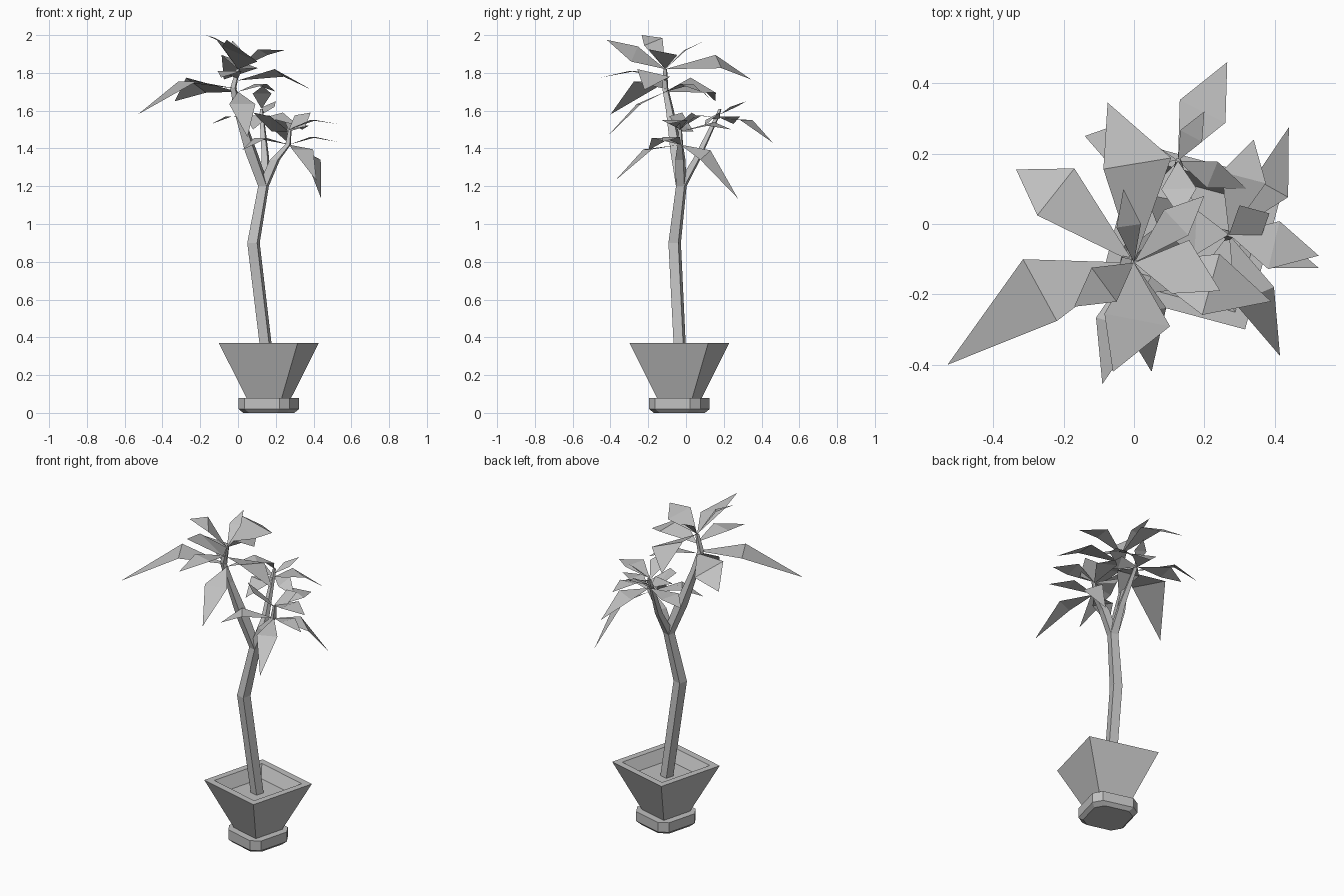
import bpy, bmesh
from math import cos, sin, pi, radians
from mathutils import Vector

cube = bpy.data.objects.get("Cube")
if cube:
    bpy.data.objects.remove(cube, do_unlink=True)

grey = bpy.data.materials.new("plain_grey")
grey.use_nodes = True
tone = (0.53, 0.53, 0.53, 1)
grey.diffuse_color = tone
grey.node_tree.nodes["Principled BSDF"].inputs["Base Color"].default_value = tone


def finish(name, bm):
    """Turn a bmesh into a flat shaded grey object."""
    mesh = bpy.data.meshes.new(name)
    bm.to_mesh(mesh)
    bm.free()
    mesh.materials.append(grey)
    obj = bpy.data.objects.new(name, mesh)
    bpy.context.scene.collection.objects.link(obj)


def loft(name, rings):
    """Join successive rings of points with quads and cap both ends."""
    bm = bmesh.new()
    loops = [[bm.verts.new(point) for point in ring] for ring in rings]
    for low, high in zip(loops, loops[1:]):
        count = len(low)
        for i in range(count):
            j = (i + 1) % count
            bm.faces.new((low[i], low[j], high[j], high[i]))
    bm.faces.new(loops[0][::-1])
    bm.faces.new(loops[-1])
    bmesh.ops.recalc_face_normals(bm, faces=bm.faces[:])
    finish(name, bm)


def square(x, y, z, half, cut=0):
    """Square ring, turned like the whole pot; cut chamfers the corners."""
    corners = []
    for quarter in range(4):
        turn = radians(-15) + quarter * pi / 2
        if cut:
            corner = [(half, half - cut), (half - cut, half)]
        else:
            corner = [(half, half)]
        for u, v in corner:
            corners.append((x + u * cos(turn) - v * sin(turn),
                            y + u * sin(turn) + v * cos(turn), z))
    return corners


def stem(name, *path):
    """Square stem through points of x, y, z, half width."""
    loft(name, [square(*point) for point in path])


# Pot: chamfered foot, flared body with a rim, sunken soil
pot_x, pot_y = 0.163, -0.035
loft("pot_foot", [square(pot_x, pot_y, z, half, cut=0.045)
                  for z, half in [(0, 0.12), (0.02, 0.14), (0.08, 0.14)]])
loft("pot_body", [square(pot_x, pot_y, z, half)
                  for z, half in [(0.08, 0.097), (0.37, 0.216), (0.37, 0.176), (0.3, 0.14)]])

# Trunk and its three branches
fork = (0.135, -0.025, 1.2, 0.023)
stem("trunk", (0.155, -0.03, 0.29, 0.026), (0.082, -0.06, 0.9, 0.027), fork,
     (0.135, -0.02, 1.25, 0.02))
stem("tall_branch", fork, (0.07, -0.05, 1.38, 0.026), (0, -0.085, 1.6, 0.017),
     (-0.025, -0.11, 1.72, 0.013), (0, -0.11, 1.82, 0.008))
stem("left_branch", fork, (0.195, -0.03, 1.34, 0.022), (0.265, -0.03, 1.42, 0.012),
     (0.275, -0.03, 1.5, 0.007))
stem("back_branch", fork, (0.145, 0.06, 1.35, 0.016), (0.125, 0.17, 1.58, 0.009),
     (0.125, 0.18, 1.61, 0.006))


def leaf(crown, tip, crease, width, tilt=0, sway=0, reach=0.5):
    """Kite leaf folded across its middle; crease is the height of the fold."""
    bm, x, y, low, high = crown
    tip = Vector(tip)
    root = Vector((x, y, min(max(crease - 0.04, low), high)))
    out = (tip - root).to_2d().normalized()
    left = Vector((-out.y, out.x, 0))
    middle = root.lerp(tip, reach) + left * sway
    middle.z = crease
    side = left * width / 2 + Vector((0, 0, tilt))
    a, b, c, d = [bm.verts.new(p) for p in (root, middle - side, tip, middle + side)]
    bm.faces.new((a, b, d))
    bm.faces.new((b, c, d))


# Tall crown
tall = (bmesh.new(), 0, -0.11, 1.7, 1.82)
leaf(tall, tip=(-0.53, -0.4, 1.58), crease=1.755, width=0.2, sway=-0.06, reach=0.45)
leaf(tall, tip=(-0.335, 0.155, 1.65), crease=1.735, width=0.17, tilt=0.04, sway=-0.02, reach=0.7)
leaf(tall, tip=(-0.075, 0.345, 1.765), crease=1.86, width=0.195, tilt=0.035, sway=-0.055, reach=0.6)
leaf(tall, tip=(-0.09, -0.455, 1.775), crease=1.81, width=0.13)
leaf(tall, tip=(-0.06, -0.42, 1.975), crease=1.9, width=0.19, tilt=-0.04, sway=0.04)
leaf(tall, tip=(-0.17, -0.235, 2), crease=1.965, width=0.12, tilt=-0.02)
leaf(tall, tip=(0.245, -0.19, 1.92), crease=1.91, width=0.16, tilt=-0.015, sway=0.03)
leaf(tall, tip=(-0.03, 0.1, 1.97), crease=1.92, width=0.07)
leaf(tall, tip=(0.39, -0.22, 1.71), crease=1.8, width=0.18, tilt=-0.02, reach=0.56)
leaf(tall, tip=(0.05, -0.42, 1.46), crease=1.635, width=0.14, reach=0.45)
leaf(tall, tip=(0.2, 0.08, 1.7), crease=1.74, width=0.1, reach=0.6)
finish("tall_crown", tall[0])

# Left crown
left_side = (bmesh.new(), 0.27, -0.03, 1.42, 1.5)
leaf(left_side, tip=(0.415, -0.375, 1.23), crease=1.395, width=0.12)
leaf(left_side, tip=(0.44, 0.275, 1.135), crease=1.365, width=0.11, tilt=0.025, sway=-0.04)
leaf(left_side, tip=(0.525, -0.09, 1.53), crease=1.55, width=0.14)
leaf(left_side, tip=(0.525, -0.125, 1.435), crease=1.46, width=0.1)
leaf(left_side, tip=(0.34, 0.24, 1.5), crease=1.53, width=0.13, tilt=0.01, reach=0.6)
leaf(left_side, tip=(0.385, 0.03, 1.59), crease=1.545, width=0.12, tilt=0.03)
leaf(left_side, tip=(0.02, -0.2, 1.39), crease=1.455, width=0.12, reach=0.6)
leaf(left_side, tip=(0.08, -0.02, 1.59), crease=1.53, width=0.13, tilt=0.04)
finish("left_crown", left_side[0])

# Back crown
back = (bmesh.new(), 0.125, 0.18, 1.56, 1.61)
leaf(back, tip=(0.265, 0.46, 1.43), crease=1.55, width=0.145)
leaf(back, tip=(-0.14, 0.25, 1.53), crease=1.57, width=0.13, reach=0.65)
leaf(back, tip=(0.2, 0.32, 1.65), crease=1.62, width=0.07)
leaf(back, tip=(0.13, 0.02, 1.73), crease=1.69, width=0.1)
leaf(back, tip=(0.32, 0.1, 1.52), crease=1.57, width=0.08, tilt=0.02)
leaf(back, tip=(0.08, -0.04, 1.5), crease=1.575, width=0.14)
finish("back_crown", back[0])
